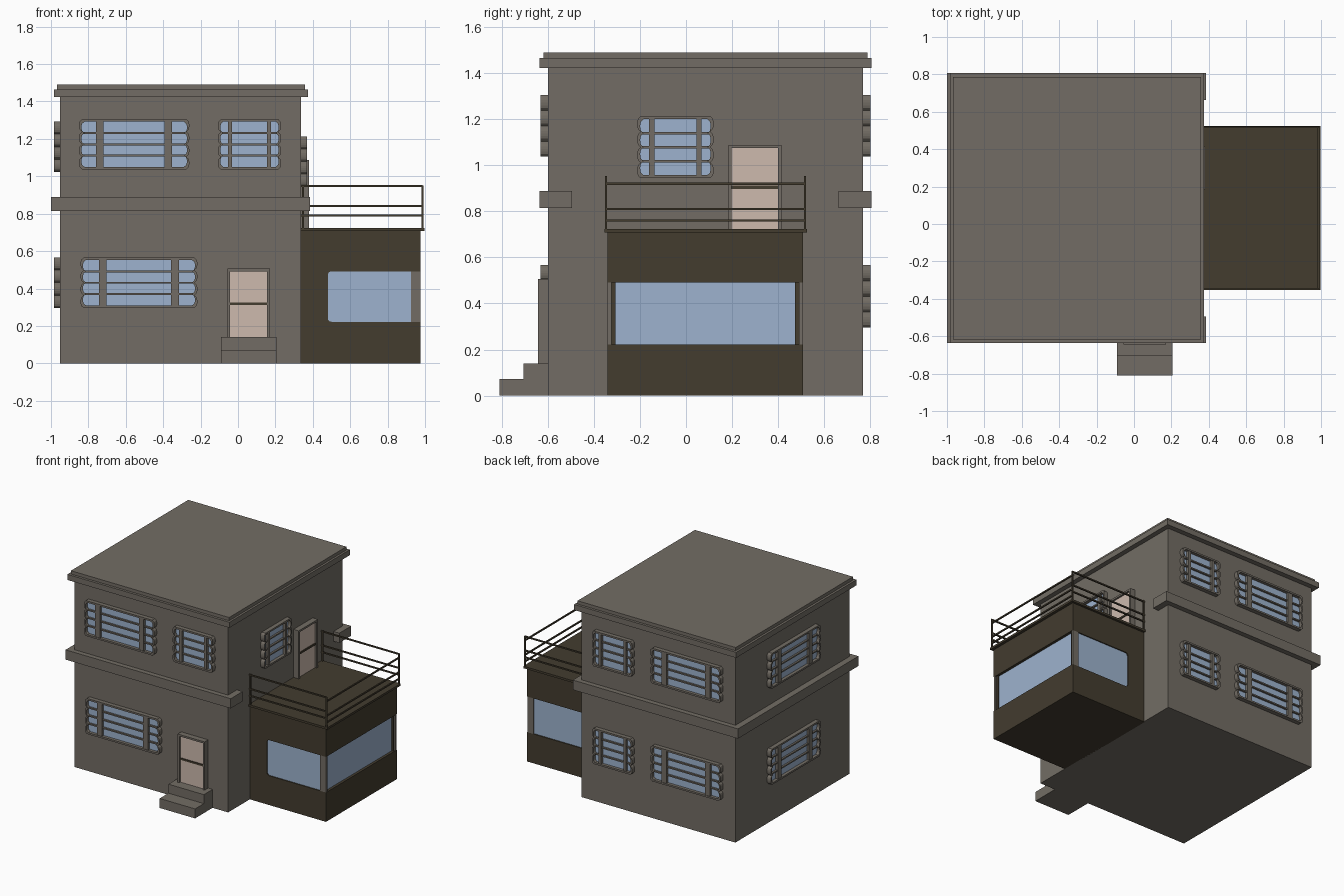
import bpy, bmesh, math
from mathutils import Matrix, Vector

if "Cube" in bpy.data.objects:
    bpy.data.objects.remove(bpy.data.objects["Cube"])


def material(name, rgb):
    m = bpy.data.materials.new(name)
    m.diffuse_color = (*rgb, 1)
    m.use_nodes = True
    m.node_tree.nodes["Principled BSDF"].inputs["Base Color"].default_value = m.diffuse_color
    return m


WALL = material("warm grey wall", (0.17, 0.152, 0.128))
DARK = material("dark brown", (0.056, 0.045, 0.028))
GLASS = material("blue glass", (0.34, 0.45, 0.62))
DOOR = material("beige door", (0.61, 0.49, 0.42))


def finish(name, bm, mat, matrix=Matrix()):
    bmesh.ops.recalc_face_normals(bm, faces=bm.faces)
    me = bpy.data.meshes.new(name)
    bm.to_mesh(me)
    bm.free()
    me.materials.append(mat)
    ob = bpy.data.objects.new(name, me)
    ob.matrix_world = matrix
    bpy.context.collection.objects.link(ob)
    return ob


def add_box(bm, x0, x1, y0, y1, z0, z1):
    m = Matrix.Translation(((x0 + x1) / 2, (y0 + y1) / 2, (z0 + z1) / 2))
    m = m @ Matrix.Diagonal((x1 - x0, y1 - y0, z1 - z0, 1))
    bmesh.ops.create_cube(bm, size=1, matrix=m)


def boxes(name, mat, *specs, matrix=Matrix()):
    bm = bmesh.new()
    for s in specs:
        add_box(bm, *s)
    return finish(name, bm, mat, matrix)


def prism(name, mat, pts, axis, lo, hi, matrix=Matrix()):
    """Extrude a 2D outline along y (points are x,z) or z (points are x,y)."""
    bm = bmesh.new()
    place = (lambda p: (p[0], lo, p[1])) if axis == 'y' else (lambda p: (p[0], p[1], lo))
    face = bm.faces.new([bm.verts.new(place(p)) for p in pts])
    ext = bmesh.ops.extrude_face_region(bm, geom=[face])
    d = Vector((0, hi - lo, 0)) if axis == 'y' else Vector((0, 0, hi - lo))
    bmesh.ops.translate(bm, vec=d, verts=[v for v in ext['geom'] if isinstance(v, bmesh.types.BMVert)])
    return finish(name, bm, mat, matrix)


# wall frames of reference: local x runs along the wall, local -y points outward
X0, X1, Y0, Y1 = -0.952, 0.337, -0.60, 0.768


def on_wall(side, u, z):
    pos, deg = {'front': ((u, Y0, z), 0), 'right': ((X1, u, z), 90),
                'back': ((u, Y1, z), 180), 'left': ((X0, u, z), -90)}[side]
    return Matrix.Translation(pos) @ Matrix.Rotation(math.radians(deg), 4, 'Z')


def scalloped(hw, hh, bulge, rows=4, seg=6):
    """Rectangle whose two sides are a stack of rounded bumps."""
    right = []
    for r in range(rows):
        for s in range(seg + (r == rows - 1)):
            t = s / seg
            right.append((hw - bulge + bulge * math.sqrt(max(0, 1 - (2 * t - 1) ** 2)),
                          -hh + 2 * hh * (r + t) / rows))
    return right + [(-x, -z) for x, z in right]


def window(side, u0, u1, z0, z1):
    w, h = u1 - u0, z1 - z0
    m = on_wall(side, (u0 + u1) / 2, (z0 + z1) / 2)
    bulge, t, depth = 0.012 + 0.008 * w, 0.013, 0.032
    outer = scalloped(w / 2, h / 2, bulge)
    inner = scalloped(w / 2 - t, h / 2 - t, bulge)
    # ring-shaped frame
    bm = bmesh.new()
    loops = [[bm.verts.new((x, y, z)) for x, z in pts]
             for pts, y in ((outer, 0), (outer, -depth), (inner, -depth), (inner, 0))]
    n = len(outer)
    for a, b in zip(loops, loops[1:]):
        for i in range(n):
            bm.faces.new((a[i], a[(i + 1) % n], b[(i + 1) % n], b[i]))
    # mullions and horizontal bars
    for s in (-1, 1):
        c = s * 0.31 * w
        add_box(bm, c - 0.034 * w, c + 0.034 * w, -0.028, 0, -h / 2 + 0.005, h / 2 - 0.005)
    for k in (-1, 0, 1):
        z = k * (h / 2 - t) / 2
        add_box(bm, -w / 2 + bulge, w / 2 - bulge, -0.022, 0, z - 0.005, z + 0.005)
    finish(side + "_window_frame", bm, WALL, m)
    prism(side + "_window_glass", GLASS, inner, 'y', -0.008, 0, m)


def door(side, u0, u1, z0, z1):
    hw, h, t = (u1 - u0) / 2, z1 - z0, 0.014
    m = on_wall(side, (u0 + u1) / 2, z0)
    boxes(side + "_door_frame", WALL, (-hw, -hw + t, -0.043, 0, 0, h), (hw - t, hw, -0.043, 0, 0, h),
          (-hw + t, hw - t, -0.043, 0, h - t, h), matrix=m)
    boxes(side + "_door_panel", DOOR, (-hw + t, hw - t, -0.03, 0, 0, h - t), matrix=m)
    boxes(side + "_door_bar", DARK, (-hw + t, hw - t, -0.036, -0.03, 0.174, 0.188), matrix=m)


# main block, stepped roof and belt course with short returns on the right
boxes("main_block", WALL, (X0, X1, Y0, Y1, 0, 1.43))
boxes("roof_slab", WALL, (-0.985, 0.374, -0.637, 0.806, 1.423, 1.465))
boxes("roof_cap", WALL, (-0.968, 0.358, -0.618, 0.787, 1.465, 1.49))
prism("belt_course", WALL, [(-1, -0.637), (0.385, -0.637), (0.385, -0.494), (0.33, -0.494),
                            (0.33, 0.663), (0.385, 0.663), (0.385, 0.806), (-1, 0.806)], 'z', 0.815, 0.889)

# windows
for side in ('front', 'back'):
    window(side, -0.85, -0.26, 1.037, 1.305)
    window(side, -0.107, 0.23, 1.037, 1.305)
window('front', -0.842, -0.217, 0.296, 0.566)
window('back', -0.85, -0.26, 0.296, 0.566)
window('back', -0.107, 0.23, 0.296, 0.566)
window('left', -0.21, 0.39, 1.024, 1.292)
window('left', -0.21, 0.39, 0.296, 0.566)
window('right', -0.212, 0.12, 0.944, 1.213)

# doors and front steps
door('front', -0.056, 0.17, 0.138, 0.506)
door('right', 0.184, 0.414, 0.724, 1.088)
prism("front_steps", WALL, [(Y0 + 0.01, 0), (-0.81, 0), (-0.81, 0.072), (-0.705, 0.072),
                            (-0.705, 0.14), (Y0 + 0.01, 0.14)], 'y', -0.207, 0.09,
      Matrix.Rotation(math.radians(90), 4, 'Z'))
steps = bpy.data.objects["front_steps"]   # profile turned so the treads face the front

# extension: C-shaped profile leaves a wrap-around window strip with rounded inner corners
EX, EY0, EY1, R = 0.976, -0.34, 0.508, 0.02
arc = [math.radians(a) for a in (0, 30, 60, 90)]
top = [(0.48 + R - R * math.sin(a), 0.492 - R + R * math.cos(a)) for a in arc]
low = [(0.48 + R - R * math.cos(a), 0.222 + R - R * math.sin(a)) for a in arc]
prism("extension_walls", DARK, [(0.33, 0), (0.33, 0.71), (EX, 0.71), (EX, 0.492)] + top + low
      + [(EX, 0.222), (EX, 0)], 'y', EY0, EY1)
boxes("extension_glass", GLASS, (0.45, 0.956, EY0 + 0.008, EY1 - 0.008, 0.2, 0.51))
for y, s, n in ((EY0, 1, "front"), (EY1, -1, "back")):
    a, b, c = y, y + s * 0.017, y + s * 0.034
    boxes(n + "_corner_post", WALL, (0.925, EX - 0.001, min(a, b), max(a, b), 0.222, 0.492))
    boxes(n + "_corner_trim", DARK, (0.94, 0.966, min(b, c), max(b, c), 0.222, 0.492))
boxes("terrace_deck", DARK, (0.337, 0.997, -0.353, 0.525, 0.708, 0.724))

# terrace railing: side rails sit a little higher than the outer rails
RX, RY, r = 0.987, (-0.347, 0.517), 0.005
posts = [(x - r, x + r, y - r, y + r, 0.72, 0.952) for x in (0.348, RX) for y in RY]
boxes("railing_posts", DARK, *posts)
boxes("side_rails", DARK, *[(X1, RX, y - r, y + r, z - r, z + r) for y in RY for z in (0.948, 0.842, 0.79)])
boxes("outer_rails", DARK, *[(RX - r, RX + r, RY[0], RY[1], z - r, z + r) for z in (0.92, 0.81, 0.76)])
